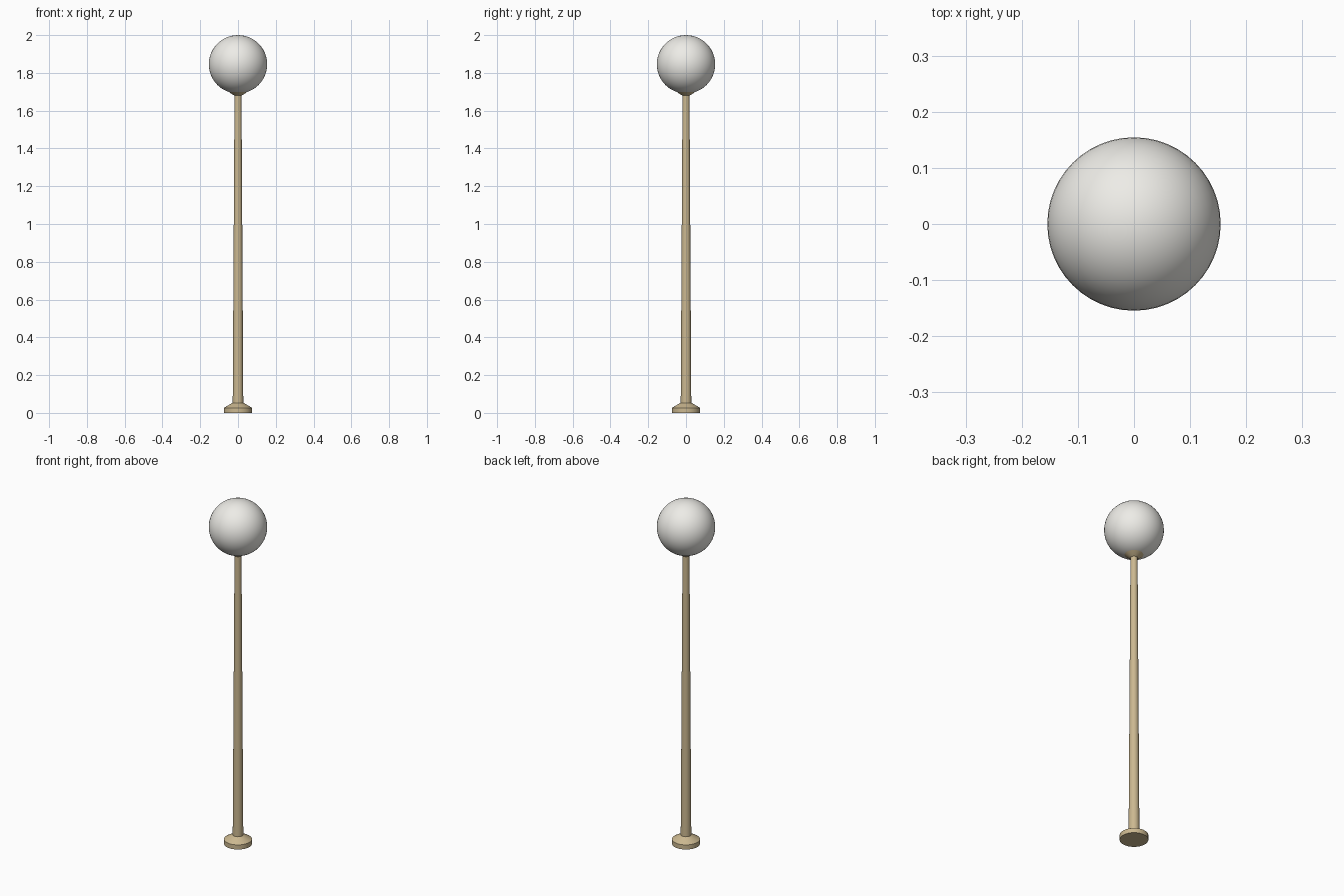
import bpy, bmesh, math

if "Cube" in bpy.data.objects:
    bpy.data.objects.remove(bpy.data.objects["Cube"])

SIDES = 32


def paint(obj, name, color):
    mat = bpy.data.materials.get(name) or bpy.data.materials.new(name)
    mat.diffuse_color = color
    mat.use_nodes = True
    mat.node_tree.nodes["Principled BSDF"].inputs["Base Color"].default_value = mat.diffuse_color
    obj.data.materials.append(mat)


def turned(name, profile):
    """Revolve (radius, z) points about z and cap both ends."""
    bm = bmesh.new()
    rings = []
    for r, z in profile:
        rings.append([bm.verts.new((r * math.cos(2 * math.pi * i / SIDES),
                                    r * math.sin(2 * math.pi * i / SIDES), z))
                      for i in range(SIDES)])
    for a, b in zip(rings, rings[1:]):
        for i in range(SIDES):
            j = (i + 1) % SIDES
            bm.faces.new((a[i], a[j], b[j], b[i]))
    bm.faces.new(rings[0][::-1])
    bm.faces.new(rings[-1])
    mesh = bpy.data.meshes.new(name)
    bm.to_mesh(mesh)
    bm.free()
    obj = bpy.data.objects.new(name, mesh)
    bpy.context.collection.objects.link(obj)
    paint(obj, "brass", (0.60, 0.48, 0.28, 1))
    bpy.ops.object.select_all(action='DESELECT')
    obj.select_set(True)
    bpy.context.view_layer.objects.active = obj
    bpy.ops.object.shade_smooth_by_angle(angle=math.radians(30))
    return obj


# Post: foot disc, sloped collar, tapered pole and flared globe holder
turned("lamp_post", [(0.074, 0), (0.074, 0.027), (0.03, 0.053), (0.028, 0.053),
                     (0.0185, 1.68), (0.025, 1.683), (0.05, 1.70)])

# Globe
R = 0.1545
bpy.ops.mesh.primitive_uv_sphere_add(segments=48, ring_count=24, radius=R,
                                     location=(0, 0, 2 - R))
globe = bpy.context.object
globe.name = "globe"
bpy.ops.object.shade_smooth()
paint(globe, "frosted_glass", (0.85, 0.84, 0.80, 1))
